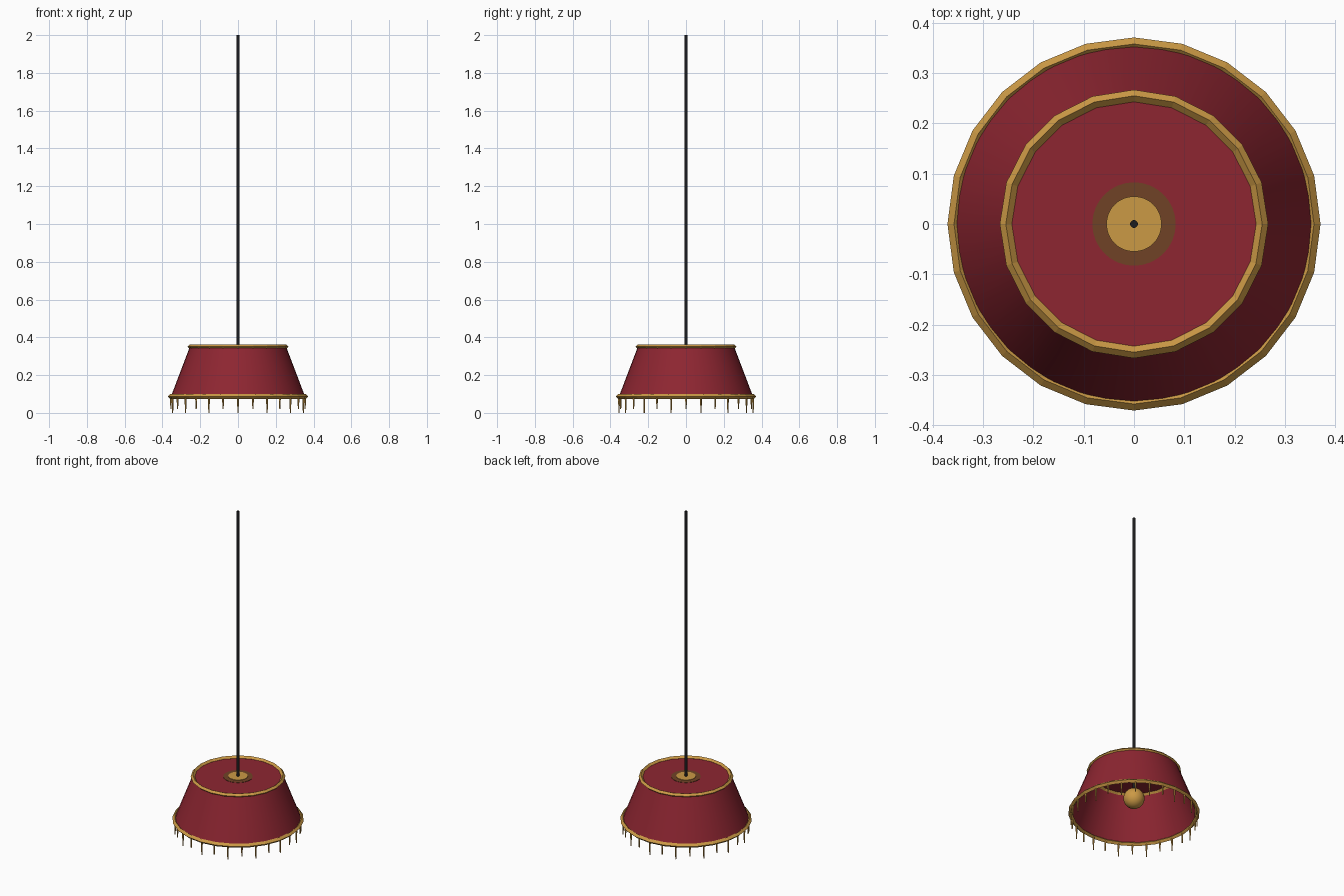
import bpy, math

if "Cube" in bpy.data.objects:
    bpy.data.objects.remove(bpy.data.objects["Cube"])

def material(name, rgb):
    m = bpy.data.materials.new(name)
    m.diffuse_color = (*rgb, 1)
    m.use_nodes = True
    m.node_tree.nodes["Principled BSDF"].inputs["Base Color"].default_value = m.diffuse_color
    return m

RED = material("deep red fabric", (0.27, 0.019, 0.031))
GOLD = material("antique gold", (0.60, 0.32, 0.060))
BROWN = material("dark bronze", (0.16, 0.055, 0.019))
BLACK = material("black cord", (0.011, 0.011, 0.012))

def finish(name, mat, smooth=False):
    ob = bpy.context.object
    ob.name = name
    ob.data.materials.append(mat)
    if smooth:
        bpy.ops.object.shade_smooth_by_angle(angle=math.radians(40))
    return ob

def cone(name, mat, r_low, r_high, z_low, z_high, sides, x=0, y=0, fill='NGON', smooth=False):
    bpy.ops.mesh.primitive_cone_add(vertices=sides, radius1=r_low, radius2=r_high,
                                    depth=z_high - z_low, end_fill_type=fill,
                                    location=(x, y, (z_low + z_high) / 2))
    return finish(name, mat, smooth)

def ring(name, radius, thickness, z, sides):
    bpy.ops.mesh.primitive_torus_add(major_radius=radius, minor_radius=thickness,
                                     major_segments=sides, minor_segments=4,
                                     location=(0, 0, z))
    return finish(name, GOLD)

# Shade wall, open below, with a flat top panel
cone("shade", RED, 0.355, 0.255, 0.087, 0.35, 40, fill='NOTHING', smooth=True)
bpy.ops.mesh.primitive_circle_add(vertices=40, radius=0.255, fill_type='NGON', location=(0, 0, 0.35))
finish("shade_top", RED)

# Gold trim
ring("lower_trim", 0.358, 0.013, 0.087, 24)
ring("upper_trim", 0.255, 0.012, 0.351, 20)

# Collar where the cord enters
cone("collar_base", BROWN, 0.083, 0.083, 0.345, 0.352, 32)
cone("collar_cap", GOLD, 0.055, 0.055, 0.345, 0.355, 32)

# Cord and hanging bulb
cone("cord", BLACK, 0.008, 0.008, 0.22, 2.0, 12, smooth=True)
bpy.ops.mesh.primitive_uv_sphere_add(segments=24, ring_count=12, radius=0.06, location=(0, 0, 0.178))
finish("bulb", GOLD, True)

# Fringe: alternating long and short tassels
COUNT = 28
for i in range(COUNT):
    a = 2 * math.pi * i / COUNT
    bottom = 0.0 if i % 2 else 0.02
    cone(f"tassel_{i + 1}", GOLD, 0.003, 0.006, bottom, 0.085, 5,
         0.355 * math.cos(a), 0.355 * math.sin(a))
